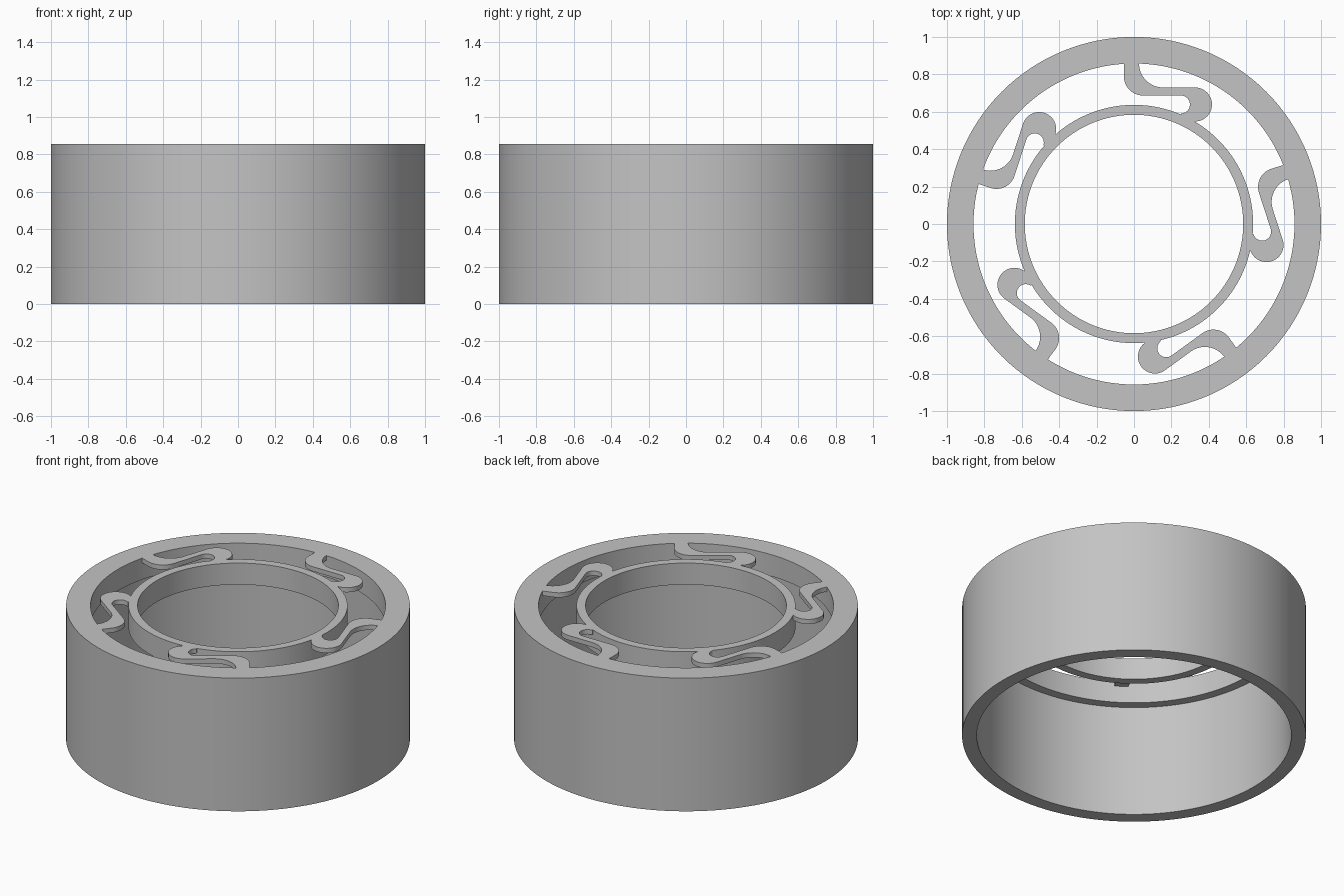
import bpy, bmesh, math
from mathutils import Matrix

if "Cube" in bpy.data.objects:
    bpy.data.objects.remove(bpy.data.objects["Cube"])

TOP, LIP, ARM = 0.855, 0.717, 0.825   # top face, underside of upper parts, underside of arms
R_WALL, R_RING = 0.858, 0.637         # radii the spring arms bridge between
SEG = 128

grey = bpy.data.materials.new("plain grey")
grey.diffuse_color = (0.55, 0.55, 0.55, 1)
grey.use_nodes = True
grey.node_tree.nodes["Principled BSDF"].inputs["Base Color"].default_value = grey.diffuse_color


def finish(bm, name):
    bmesh.ops.recalc_face_normals(bm, faces=bm.faces[:])
    mesh = bpy.data.meshes.new(name)
    bm.to_mesh(mesh)
    bm.free()
    mesh.materials.append(grey)
    obj = bpy.data.objects.new(name, mesh)
    bpy.context.collection.objects.link(obj)
    bpy.ops.object.select_all(action='DESELECT')
    obj.select_set(True)
    bpy.context.view_layer.objects.active = obj
    bpy.ops.object.shade_smooth_by_angle(angle=math.radians(30))
    return obj


def lathe(name, profile):
    """Revolve a closed (radius, height) profile about z."""
    bm = bmesh.new()
    rings = []
    for i in range(SEG):
        a = 2 * math.pi * i / SEG
        rings.append([bm.verts.new((r * math.cos(a), r * math.sin(a), z)) for r, z in profile])
    n = len(profile)
    for i in range(SEG):
        p, q = rings[i], rings[(i + 1) % SEG]
        for j in range(n):
            k = (j + 1) % n
            bm.faces.new((p[j], q[j], q[k], p[k]))
    return finish(bm, name)


def arc(cx, cy, r, start, end, steps):
    return [(cx + r * math.cos(math.radians(start + (end - start) * i / steps)),
             cy + r * math.sin(math.radians(start + (end - start) * i / steps)))
            for i in range(steps + 1)]


# Outer shell with a thicker band at the top, and the thin inner ring
lathe("outer_shell", [(1, 0), (1, TOP), (R_WALL, TOP), (R_WALL, LIP), (0.915, LIP), (0.915, 0)])
lathe("inner_ring", [(R_RING, LIP), (R_RING, TOP), (0.584, TOP), (0.584, LIP)])

# Outline of one S-shaped spring arm
outline = (
    arc(0, 0, R_WALL + 0.001, 88.2, 93.54, 3)      # foot on the outer wall
    + arc(0.048, 0.789, 0.102, 180, 270, 12)       # outside of the elbow
    + arc(0.251, 0.639, 0.048, 90, -90, 14)        # inside of the hook
    + arc(0, 0, R_RING - 0.001, 66.9, 59.3, 3)     # foot on the inner ring
    + arc(0.326, 0.639, 0.091, -88, 90, 20)        # outside of the hook
    + arc(0.155, 0.858, 0.128, 270, 181, 12)       # inside of the elbow
)

# Five arms spaced evenly round the ring
for i in range(5):
    bm = bmesh.new()
    face = bm.faces.new([bm.verts.new((x, y, ARM)) for x, y in outline])
    top = bmesh.ops.extrude_face_region(bm, geom=[face], use_keep_orig=True)
    bmesh.ops.translate(bm, vec=(0, 0, TOP - ARM),
                        verts=[g for g in top["geom"] if isinstance(g, bmesh.types.BMVert)])
    bm.transform(Matrix.Rotation(math.radians(-72 * i), 4, 'Z'))
    finish(bm, f"spring_arm_{i + 1}")
